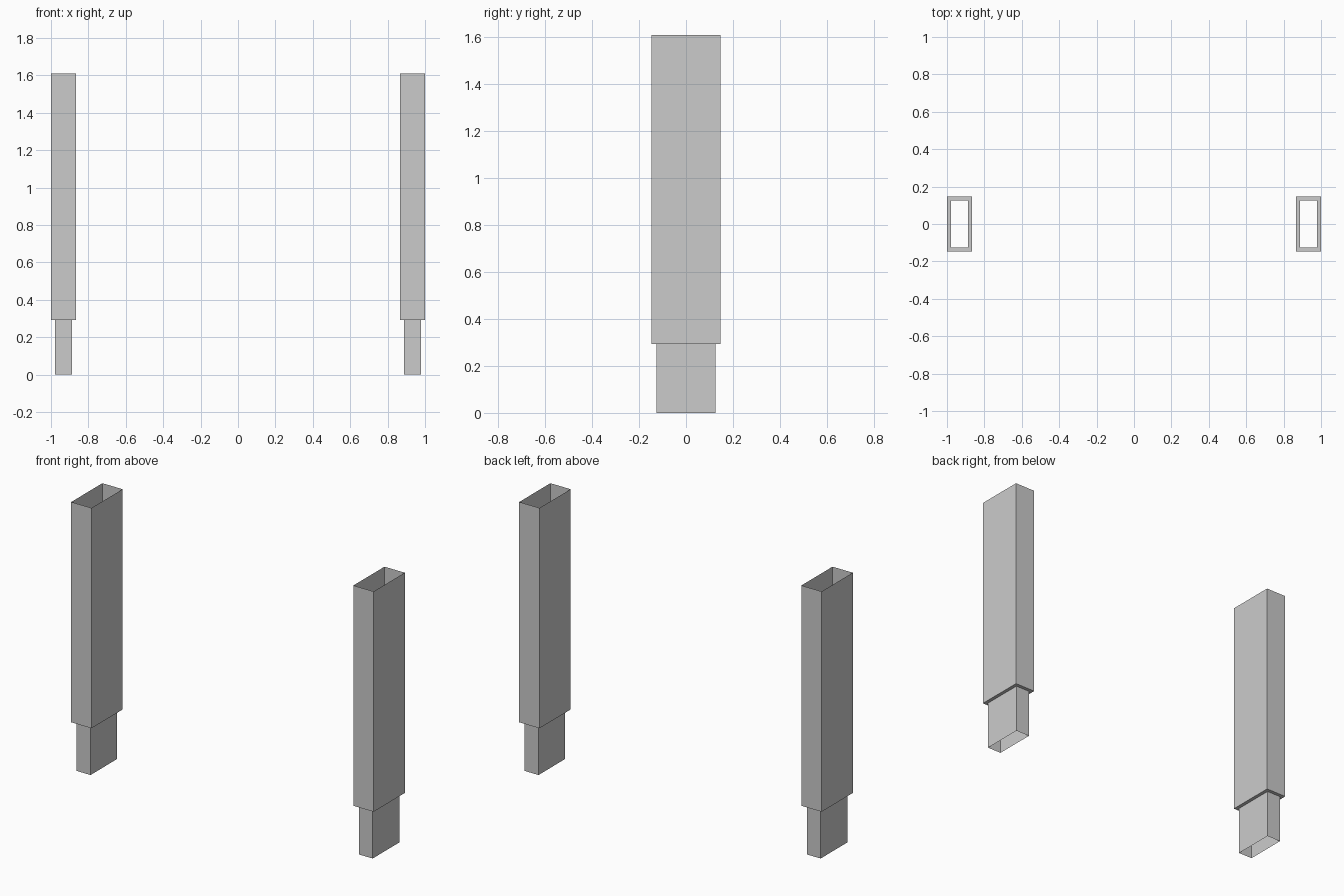
import bpy, bmesh

if "Cube" in bpy.data.objects:
    bpy.data.objects.remove(bpy.data.objects["Cube"])

CENTRE_X = 0.933
# Rings from bottom to top: half width, half depth, height
RINGS = [(0.046, 0.126, 0.0), (0.046, 0.126, 0.293),
         (0.067, 0.147, 0.293), (0.067, 0.147, 1.61)]


def stepped_sleeve(name, x):
    """Open-ended rectangular sleeve with a narrower foot."""
    bm = bmesh.new()
    loops = []
    for w, d, z in RINGS:
        loops.append([bm.verts.new((sx * w, sy * d, z))
                      for sx, sy in ((-1, -1), (1, -1), (1, 1), (-1, 1))])
    for low, high in zip(loops, loops[1:]):
        for i in range(4):
            j = (i + 1) % 4
            bm.faces.new((low[i], low[j], high[j], high[i]))
    mesh = bpy.data.meshes.new(name)
    bm.to_mesh(mesh)
    bm.free()
    obj = bpy.data.objects.new(name, mesh)
    obj.location.x = x
    bpy.context.collection.objects.link(obj)


# Matching pair of posts
stepped_sleeve("left_post", -CENTRE_X)
stepped_sleeve("right_post", CENTRE_X)
